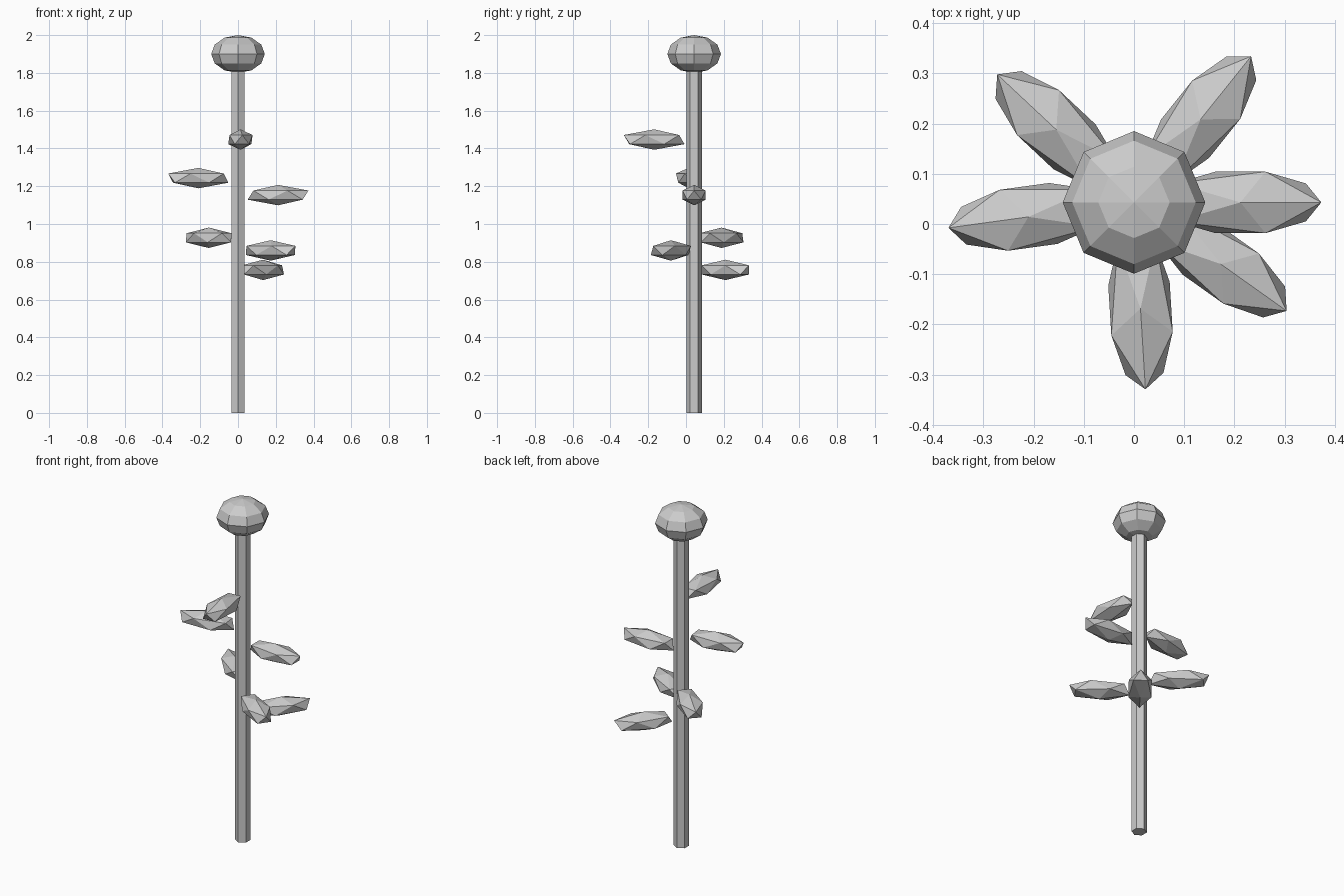
import bpy
from math import radians, cos, sin

if "Cube" in bpy.data.objects:
    bpy.data.objects.remove(bpy.data.objects["Cube"])

AXIS_Y = 0.043          # stem axis sits slightly behind the origin
LEAF_DIST = 0.212       # leaf centre distance from the stem axis


def finish(name, scale=(1, 1, 1), turn=0.0):
    ob = bpy.context.object
    ob.name = name
    ob.scale = scale
    ob.rotation_euler.z = turn
    return ob


# Six-sided stem
STEM_H = 1.83
bpy.ops.mesh.primitive_cylinder_add(vertices=6, radius=0.041, depth=STEM_H,
                                    location=(0, AXIS_Y, STEM_H / 2))
finish("stem")

# Flattened faceted flower head
bpy.ops.mesh.primitive_uv_sphere_add(segments=8, ring_count=6, radius=1,
                                     location=(0, AXIS_Y, 1.9))
finish("flower_head", (0.142, 0.142, 0.1))

# Faceted leaves pointing outward around the stem: (angle, height)
leaves = [(51.3, 0.757), (324.6, 0.86), (136.9, 0.927),
          (0.0, 1.153), (187.8, 1.243), (273.5, 1.447)]
for i, (deg, z) in enumerate(leaves, 1):
    a = radians(deg)
    bpy.ops.mesh.primitive_ico_sphere_add(
        subdivisions=1, radius=1,
        location=(LEAF_DIST * cos(a), AXIS_Y + LEAF_DIST * sin(a), z))
    finish(f"leaf_{i}", (0.18, 0.072, 0.054), a)
